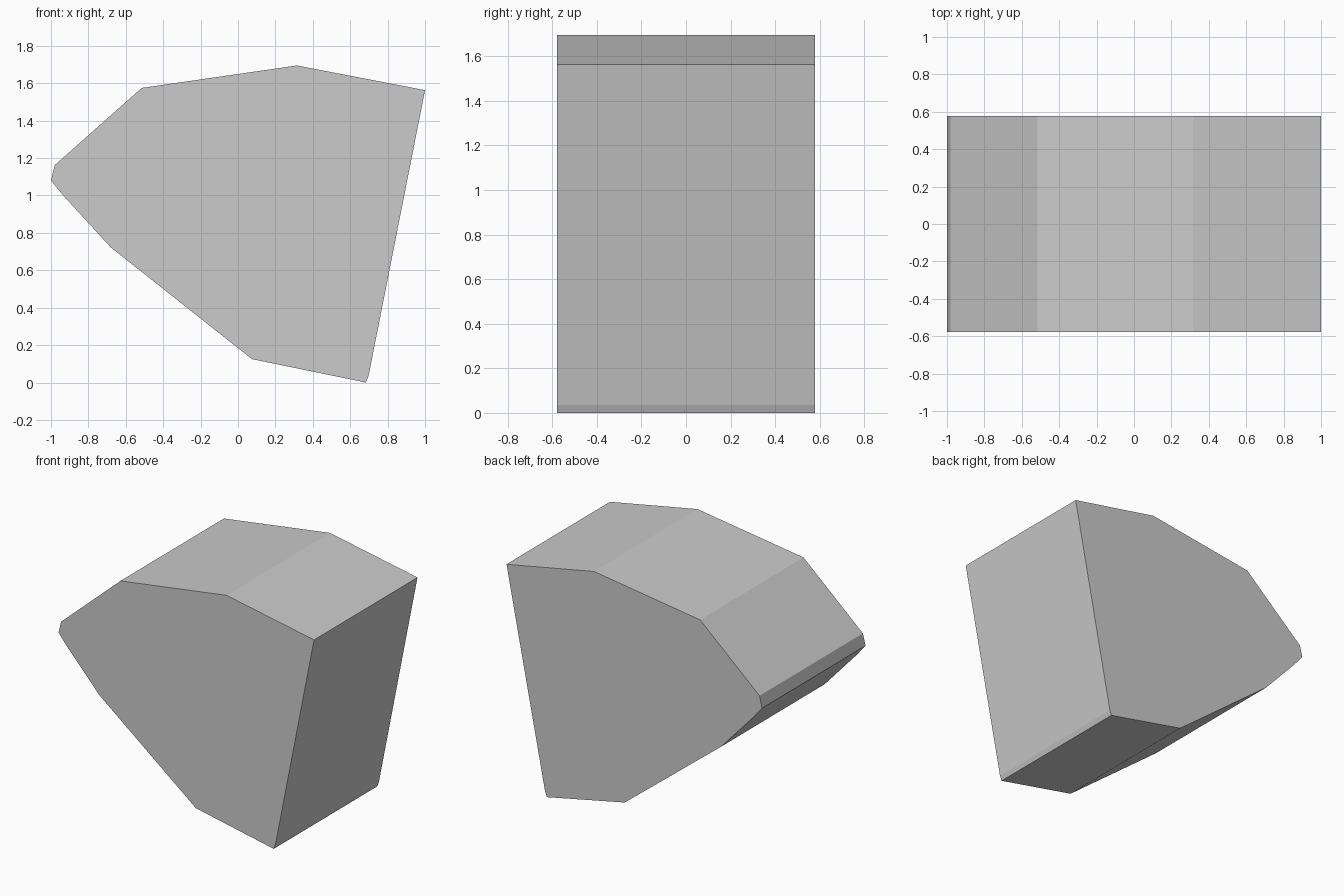
import bpy, bmesh

if "Cube" in bpy.data.objects:
    bpy.data.objects.remove(bpy.data.objects["Cube"])

# Side profile (x, z), running round the outline
PROFILE = [(0.684, 0.0), (0.698, 0.035), (1.0, 1.563), (0.315, 1.695),
           (-0.515, 1.575), (-0.98, 1.162), (-1.0, 1.08), (-0.93, 0.995),
           (-0.68, 0.722), (0.075, 0.125)]
HALF_DEPTH = 0.578


def extruded_profile(name, profile, half_depth):
    bm = bmesh.new()
    front = bm.faces.new([bm.verts.new((x, -half_depth, z)) for x, z in profile])
    back = bmesh.ops.extrude_face_region(bm, geom=[front], use_keep_orig=True)
    verts = [g for g in back["geom"] if isinstance(g, bmesh.types.BMVert)]
    bmesh.ops.translate(bm, verts=verts, vec=(0, 2 * half_depth, 0))
    bmesh.ops.recalc_face_normals(bm, faces=bm.faces)
    mesh = bpy.data.meshes.new(name)
    bm.to_mesh(mesh)
    bm.free()
    obj = bpy.data.objects.new(name, mesh)
    bpy.context.collection.objects.link(obj)
    return obj


# Faceted block
extruded_profile("faceted_block", PROFILE, HALF_DEPTH)
